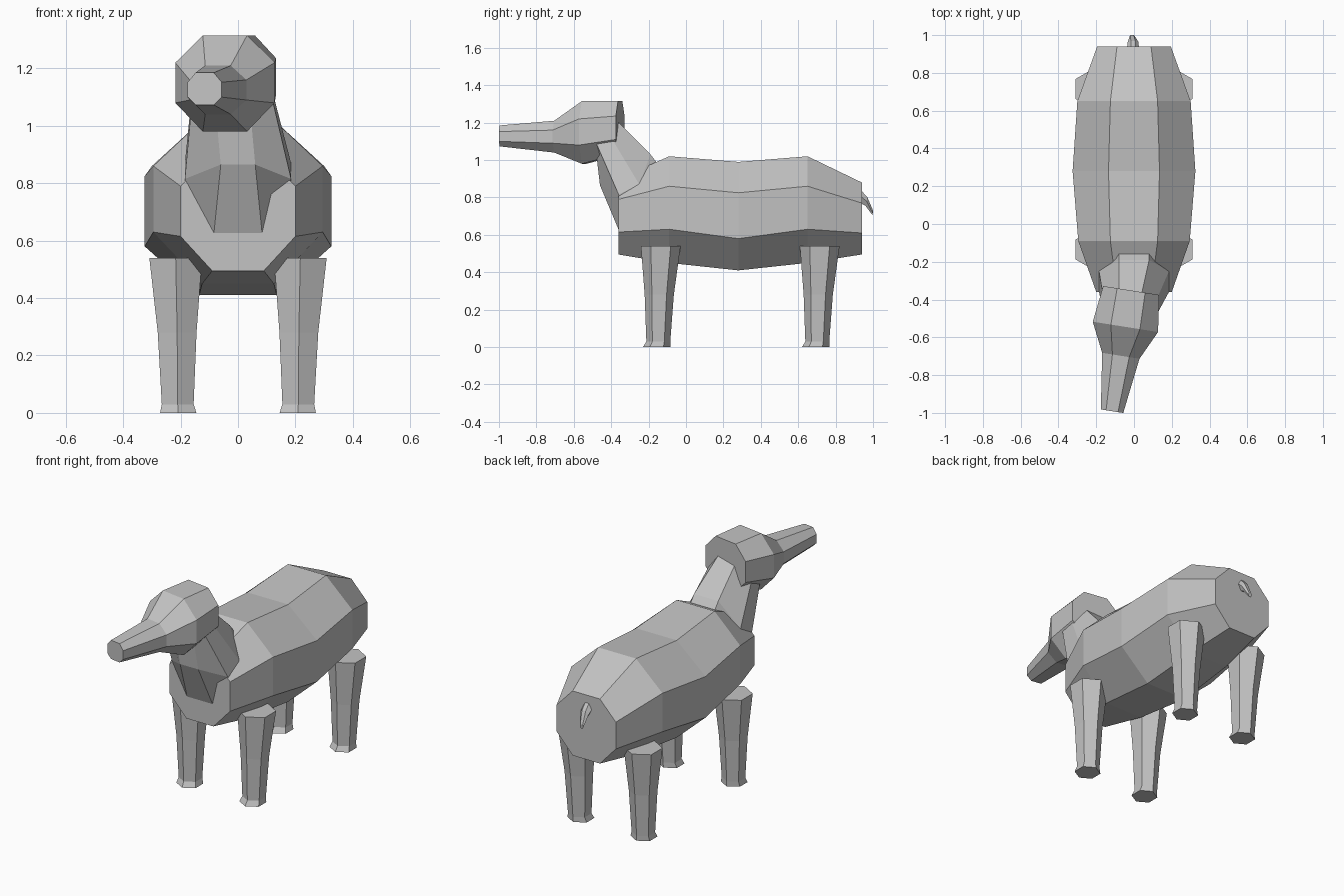
import bpy, bmesh, math
from mathutils import Matrix, Vector

cube = bpy.data.objects.get("Cube")
if cube:
    bpy.data.objects.remove(cube, do_unlink=True)

grey = bpy.data.materials.new("plain grey")
grey.use_nodes = True
colour = (0.55, 0.55, 0.55, 1)
grey.diffuse_color = colour
grey.node_tree.nodes["Principled BSDF"].inputs["Base Color"].default_value = colour


def loft(name, rings, matrix=Matrix()):
    """Skin a list of equal rings and cap both ends."""
    bm = bmesh.new()
    loops = [[bm.verts.new(p) for p in ring] for ring in rings]
    n = len(loops[0])
    for a, b in zip(loops, loops[1:]):
        for i in range(n):
            j = (i + 1) % n
            bm.faces.new((a[i], a[j], b[j], b[i]))
    bm.faces.new(loops[0])
    bm.faces.new(loops[-1])
    bmesh.ops.recalc_face_normals(bm, faces=bm.faces)
    mesh = bpy.data.meshes.new(name)
    bm.to_mesh(mesh)
    bm.free()
    mesh.transform(matrix)
    mesh.materials.append(grey)
    obj = bpy.data.objects.new(name, mesh)
    bpy.context.collection.objects.link(obj)
    return obj


def mirrored(half, shift=0):
    """Complete a half ring (x >= 0) with its mirror image."""
    return ([Vector((shift + x, y, z)) for x, y, z in half]
            + [Vector((shift - x, y, z)) for x, y, z in reversed(half)])


def octagon(y, side, flat, top, upper, lower, bottom):
    """Eight-sided upright ring with a flat top and bottom."""
    return mirrored([(flat, y, top), (side, y, upper),
                     (side, y, lower), (flat, y, bottom)])


# Body
loft("body", [
    octagon(-0.36, 0.20, 0.09, 0.90, 0.79, 0.615, 0.495),
    octagon(-0.09, 0.295, 0.125, 1.02, 0.86, 0.63, 0.45),
    octagon(0.28, 0.325, 0.135, 0.99, 0.825, 0.58, 0.41),
    octagon(0.65, 0.30, 0.125, 1.02, 0.86, 0.63, 0.45),
    octagon(0.94, 0.195, 0.09, 0.88, 0.77, 0.61, 0.495),
])

# Neck, leaning forward into the head
loft("neck", [
    mirrored([(0.08, -0.05, 0.85), (0.16, -0.15, 0.75),
              (0.16, -0.28, 0.68), (0.085, -0.355, 0.615)]),
    mirrored([(0.08, -0.19, 1.03), (0.185, -0.25, 0.87),
              (0.185, -0.36, 0.815), (0.06, -0.46, 0.865)]),
    mirrored([(0.06, -0.37, 1.21), (0.14, -0.40, 1.12),
              (0.14, -0.48, 1.09), (0.06, -0.485, 1.08)], -0.02),
])

# Head and snout, turned slightly to one side
turn = Matrix.Translation((-0.015, -0.352, 0)) @ Matrix.Rotation(math.radians(-9), 4, "Z")
loft("head", [
    octagon(0, 0.15, 0.075, 1.315, 1.235, 1.11, 1.03),
    octagon(-0.195, 0.175, 0.078, 1.315, 1.22, 1.08, 0.98),
    octagon(-0.35, 0.10, 0.045, 1.21, 1.16, 1.09, 1.04),
    octagon(-0.647, 0.06, 0.032, 1.185, 1.152, 1.10, 1.073),
], turn)


# Legs: tapered hexagons ending in flared feet
def hexagon(x, y, z, r):
    angles = [math.radians(90 + 60 * k) for k in range(6)]
    return [(x + r * math.cos(a), y + r * math.sin(a), z) for a in angles]


for end, back in (("front", 0), ("back", 0.85)):
    for side, sign in (("left", 1), ("right", -1)):
        loft(f"{end}_{side}_leg", [
            hexagon(sign * 0.217, back - 0.135, 0.54, 0.106),
            hexagon(sign * 0.212, back - 0.143, 0.28, 0.078),
            hexagon(sign * 0.210, back - 0.148, 0.03, 0.064),
            hexagon(sign * 0.208, back - 0.157, 0, 0.073),
        ])

# Tail: short drooping stub
loft("tail", [
    mirrored([(0.012, 0.93, 0.845), (0.032, 0.93, 0.81), (0.012, 0.93, 0.77)], -0.005),
    mirrored([(0.012, 0.97, 0.80), (0.028, 0.965, 0.78), (0.012, 0.96, 0.755)], -0.005),
    mirrored([(0.008, 1.0, 0.73), (0.012, 0.998, 0.717), (0.006, 0.997, 0.705)], -0.01),
])
